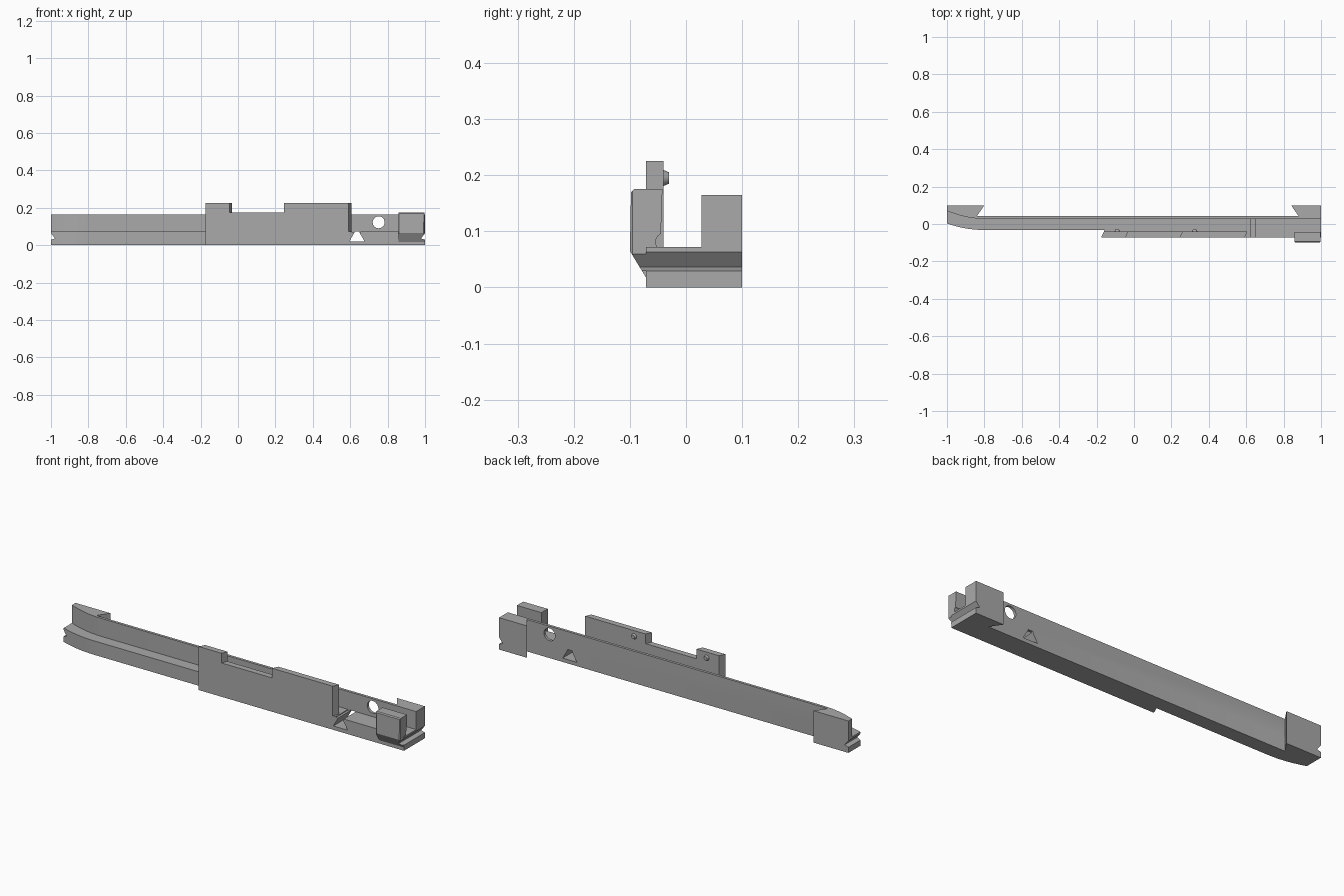
import bpy, bmesh, math
from mathutils import Vector

cube = bpy.data.objects.get("Cube")
if cube:
    bpy.data.objects.remove(cube, do_unlink=True)

grey = bpy.data.materials.new("plain grey")
grey.use_nodes = True
COLOUR = (0.4, 0.4, 0.4, 1)
grey.diffuse_color = COLOUR
grey.node_tree.nodes["Principled BSDF"].inputs["Base Color"].default_value = COLOUR


def prism(name, points, axis, start, end, shift=None):
    """Extrude a flat outline along an axis; shift slides the far outline."""
    place = {"x": lambda a, b, d: Vector((d, a, b)),
             "y": lambda a, b, d: Vector((a, d, b)),
             "z": lambda a, b, d: Vector((a, b, d))}[axis]
    bm = bmesh.new()
    near = [bm.verts.new(place(a, b, start)) for a, b in points]
    far = [bm.verts.new(place(a + (shift(a) if shift else 0), b, end)) for a, b in points]
    bm.faces.new(near)
    bm.faces.new(far[::-1])
    for i in range(len(near)):
        j = (i + 1) % len(near)
        bm.faces.new((near[i], far[i], far[j], near[j]))
    bmesh.ops.recalc_face_normals(bm, faces=bm.faces)
    mesh = bpy.data.meshes.new(name)
    bm.to_mesh(mesh)
    bm.free()
    mesh.materials.append(grey)
    obj = bpy.data.objects.new(name, mesh)
    bpy.context.collection.objects.link(obj)
    return obj


def circle(cx, cy, r, n=32):
    return [(cx + r * math.cos(math.tau * i / n), cy + r * math.sin(math.tau * i / n))
            for i in range(n)]


def boolean(target, tool, operation):
    """Apply a boolean and remove the tool."""
    tool.hide_render = True
    mod = target.modifiers.new("shape", "BOOLEAN")
    mod.object, mod.operation, mod.solver = tool, operation, "EXACT"
    bpy.context.view_layer.objects.active = target
    bpy.ops.object.modifier_apply(modifier=mod.name)
    bpy.data.objects.remove(tool, do_unlink=True)


def swept_edge(y, rise, steps=12):
    """Edge that curves towards the back at the right-hand tip."""
    return [(-1 + 0.2 * i / steps, y + rise * (1 - i / steps) ** 2) for i in range(steps + 1)]


# Rear wall with flared end blocks, and the ledge in front of it
rail = prism("rail", swept_edge(0.028, 0.043) + [
    (1, 0.028), (1, 0.1), (0.84, 0.1), (0.88, 0.042),
    (-0.84, 0.042), (-0.8, 0.1), (-1, 0.1)], "z", 0, 0.165)
ledge = prism("ledge", swept_edge(-0.032, 0.035) + [
    (1, -0.032), (1, 0.035), (-0.8, 0.035), (-1, 0.08)], "z", 0, 0.072)
boolean(rail, ledge, "UNION")

# Front plate with a notched top edge, ends cut on a slant
plate = prism("front_plate", [
    (-0.175, 0), (1, 0), (1, 0.072), (0.592, 0.072), (0.592, 0.225), (0.245, 0.225),
    (0.245, 0.175), (-0.045, 0.175), (-0.045, 0.225), (-0.175, 0.225)],
    "y", -0.071, -0.031, lambda x: 0.018 if x < 0.9 else 0)
# keep the tall part of the plate clear of the ledge
trim = prism("trim", [(-0.3, 0.072), (0.8, 0.072), (0.8, 0.3), (-0.3, 0.3)], "y", -0.04, 0)
boolean(plate, trim, "DIFFERENCE")
boolean(rail, plate, "UNION")

# Clip at the left end, with a sloped underside and a round relief
clip = prism("end_clip", [
    (-0.071, 0.017), (-0.1, 0.065), (-0.098, 0.17), (-0.093, 0.175),
    (-0.042, 0.175), (-0.045, 0.09), (-0.036, 0.06), (-0.05, 0.017)], "x", 0.857, 0.997)
boolean(clip, prism("relief", circle(-0.038, 0.081, 0.016), "x", 0.8, 1.1), "DIFFERENCE")
for x, d in ((0.857, 1), (0.997, -1)):
    corner = prism("corner", [(x - d * 0.01, -0.11), (x + d * 0.015, -0.11),
                              (x - d * 0.01, -0.085)], "z", 0, 0.3)
    boolean(clip, corner, "DIFFERENCE")
boolean(rail, clip, "UNION")

# Dovetail slot, round hole, and a groove across each end
slot = prism("slot", [(0.595, 0.02), (0.677, 0.02), (0.65, 0.066), (0.65, 0.072),
                      (0.622, 0.072), (0.622, 0.066)], "y", -0.2, 0.2)
boolean(rail, slot, "DIFFERENCE")
mouth = prism("mouth", [(0.61, 0.068), (0.655, 0.068), (0.655, 0.1), (0.61, 0.1)],
              "y", -0.2, 0.028)
boolean(rail, mouth, "DIFFERENCE")
boolean(rail, prism("hole", circle(0.752, 0.122, 0.032), "y", 0, 0.2), "DIFFERENCE")
for s in (-1, 1):
    groove = prism("groove", [(s * 1.01, 0.075), (s * 0.978, 0.036), (s * 1.01, 0.026)],
                   "y", -0.2, 0.2)
    boolean(rail, groove, "DIFFERENCE")

# Small tapered studs on the back of the plate
studs = []
for x in (-0.09, 0.325):
    bpy.ops.mesh.primitive_cone_add(vertices=24, radius1=0.016, radius2=0.01, depth=0.014,
                                    location=(x, -0.037, 0.195),
                                    rotation=(-math.pi / 2, 0, 0))
    stud = bpy.context.object
    stud.name = "stud"
    stud.data.materials.append(grey)
    studs.append(stud)

# Smooth the curves while keeping edges crisp
for obj in [rail] + studs:
    bpy.ops.object.select_all(action="DESELECT")
    obj.select_set(True)
    bpy.context.view_layer.objects.active = obj
    bpy.ops.object.shade_smooth_by_angle(angle=math.radians(25))
